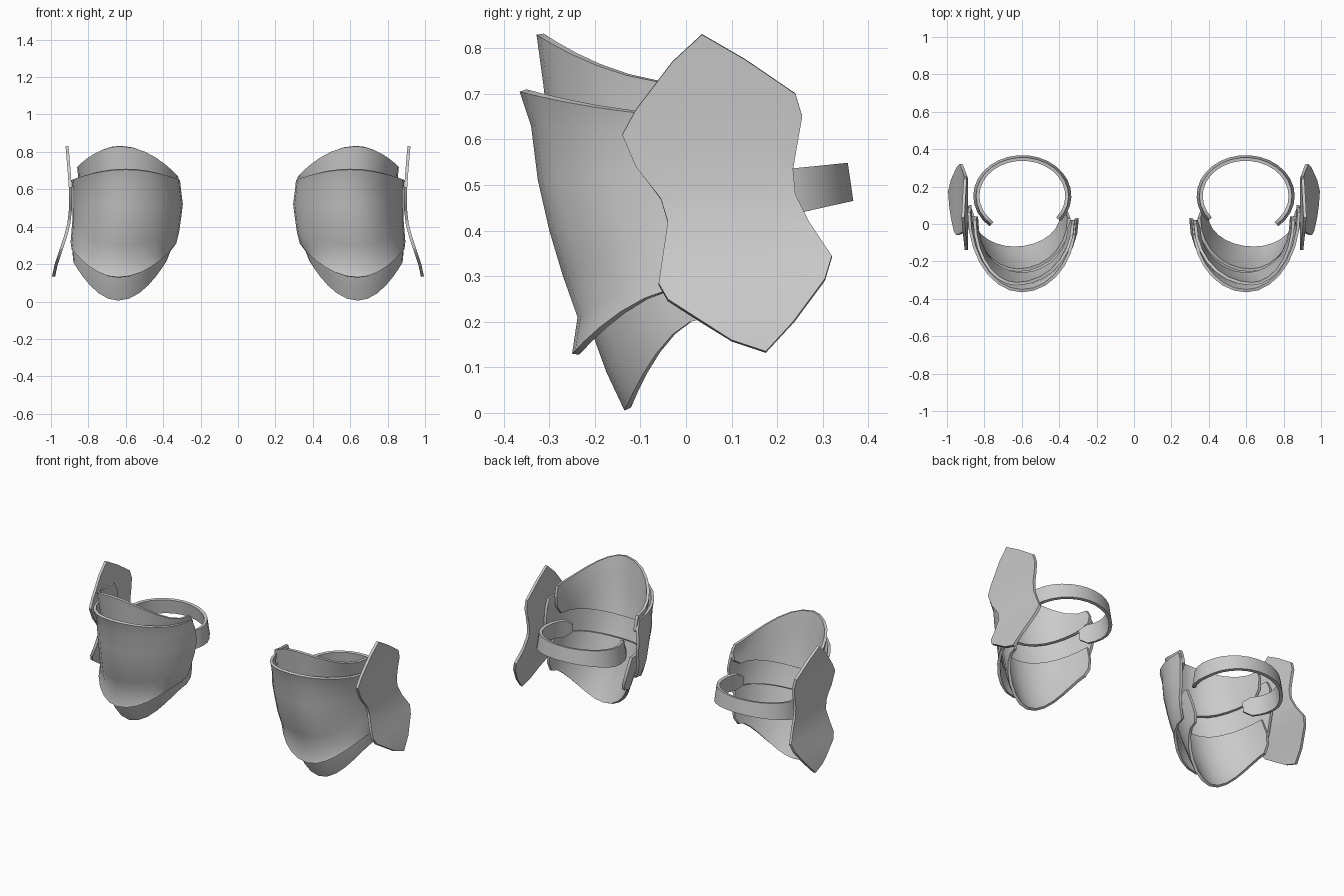
import bpy, bmesh, math

if "Cube" in bpy.data.objects:
    bpy.data.objects.remove(bpy.data.objects["Cube"])

steel = bpy.data.materials.new("grey_steel")
steel.diffuse_color = (0.6, 0.6, 0.6, 1)
steel.use_nodes = True
steel.node_tree.nodes["Principled BSDF"].inputs["Base Color"].default_value = steel.diffuse_color


def finish(name, bm, thickness, offset=-1):
    """Thicken a sheet, mirror it to the other guard and smooth it."""
    mesh = bpy.data.meshes.new(name)
    bm.to_mesh(mesh)
    bm.free()
    mesh.materials.append(steel)
    ob = bpy.data.objects.new(name, mesh)
    bpy.context.collection.objects.link(ob)
    sol = ob.modifiers.new("thickness", 'SOLIDIFY')
    sol.thickness, sol.offset = thickness, offset
    ob.modifiers.new("pair", 'MIRROR').use_mirror_merge = False
    bpy.ops.object.select_all(action='DESELECT')
    ob.select_set(True)
    bpy.context.view_layer.objects.active = ob
    bpy.ops.object.convert(target='MESH')
    bpy.ops.object.shade_smooth_by_angle(angle=math.radians(40))


def sheet(rows):
    """Skin a grid of points, rows running bottom to top."""
    bm = bmesh.new()
    grid = [[bm.verts.new(p) for p in row] for row in rows]
    for a, b in zip(grid, grid[1:]):
        for i in range(len(a) - 1):
            bm.faces.new((a[i], a[i + 1], b[i + 1], b[i]))
    return bm


def curved_plate(name, rows, thickness=0.016, n=14):
    """Each row: apex (x, y, z), inner end (x, y, z), outer end (x, y, z)."""
    pts = []
    for apex, inner, outer in rows:
        row = []
        for i in range(n + 1):
            t = math.pi * (i / n - 0.5)
            s, c = math.sin(t), math.cos(t)
            end = inner if s < 0 else outer
            row.append((apex[0] + (end[0] - apex[0]) * abs(s),
                        end[1] + (apex[1] - end[1]) * c,
                        apex[2] + (end[2] - apex[2]) * s * s))
        pts.append(row)
    finish(name, sheet(pts), thickness)


# Middle plate with flared top and bottom lips
curved_plate("middle_plate", [
    ((0.64, -0.250, 0.13), (0.36, -0.03, 0.27), (0.89, 0.03, 0.28)),
    ((0.64, -0.238, 0.21), (0.33, -0.01, 0.31), (0.895, 0.06, 0.32)),
    ((0.63, -0.270, 0.30), (0.315, 0.00, 0.37), (0.89, 0.08, 0.38)),
    ((0.62, -0.300, 0.40), (0.305, 0.02, 0.44), (0.885, 0.10, 0.44)),
    ((0.61, -0.325, 0.51), (0.295, 0.03, 0.52), (0.885, 0.10, 0.52)),
    ((0.60, -0.340, 0.63), (0.305, 0.02, 0.60), (0.885, 0.09, 0.60)),
    ((0.60, -0.365, 0.705), (0.31, 0.00, 0.65), (0.89, 0.06, 0.65)),
])

# Upper plate, tucked behind the middle one
curved_plate("upper_plate", [
    ((0.60, -0.275, 0.49), (0.34, -0.02, 0.55), (0.85, 0.00, 0.55)),
    ((0.61, -0.300, 0.60), (0.325, 0.02, 0.58), (0.85, 0.04, 0.60)),
    ((0.62, -0.313, 0.72), (0.315, 0.02, 0.63), (0.855, 0.04, 0.67)),
    ((0.63, -0.328, 0.83), (0.32, 0.00, 0.67), (0.86, 0.02, 0.72)),
])

# Lower plate, tucked behind the middle one
curved_plate("lower_plate", [
    ((0.64, -0.135, 0.005), (0.38, 0.05, 0.22), (0.88, 0.05, 0.21)),
    ((0.64, -0.175, 0.09), (0.365, 0.07, 0.26), (0.885, 0.07, 0.26)),
    ((0.63, -0.215, 0.20), (0.35, 0.06, 0.33), (0.88, 0.07, 0.33)),
    ((0.62, -0.255, 0.36), (0.34, 0.03, 0.42), (0.87, 0.04, 0.42)),
])

# Side wing: an outline cut into a grid and bent along its height
outline = [(0.035, 0.83), (0.13, 0.775), (0.24, 0.70), (0.255, 0.65),
           (0.235, 0.535), (0.24, 0.48), (0.27, 0.42), (0.32, 0.345),
           (0.305, 0.295), (0.235, 0.20), (0.175, 0.135), (0.10, 0.16),
           (-0.04, 0.25), (-0.06, 0.285), (-0.04, 0.42), (-0.055, 0.47),
           (-0.11, 0.54), (-0.14, 0.61), (-0.11, 0.665), (-0.03, 0.77)]
bend = [(0.13, 0.995), (0.20, 0.98), (0.28, 0.953), (0.35, 0.93), (0.42, 0.912),
        (0.50, 0.903), (0.60, 0.904), (0.70, 0.911), (0.84, 0.923)]


def bend_x(z):
    for (z0, x0), (z1, x1) in zip(bend, bend[1:]):
        if z <= z1:
            return x0 + (x1 - x0) * (z - z0) / (z1 - z0)
    return bend[-1][1]


bm = bmesh.new()
bm.faces.new([bm.verts.new((0, y, z)) for y, z in reversed(outline)])
cuts = [((0, 0, z), (0, 0, 1)) for z, _ in bend[1:-1]]
cuts += [((0, y, 0), (0, 1, 0)) for y in (0.0, 0.09, 0.18)]
for co, no in cuts:
    bmesh.ops.bisect_plane(bm, geom=bm.verts[:] + bm.edges[:] + bm.faces[:],
                           plane_co=co, plane_no=no)
for v in bm.verts:
    v.co.x = bend_x(v.co.z)
bm.normal_update()
if sum(f.normal.x for f in bm.faces) < 0:
    bmesh.ops.reverse_faces(bm, faces=bm.faces[:])
finish("side_wing", bm, 0.016)

# Strap: an open band around the back, narrowed at both ends
n = 22
low, high = [], []
for i in range(n + 1):
    a = math.radians(-48 + 266 * i / n)
    y = 0.15 + 0.205 * math.sin(a)
    back = max(0, (y - 0.2) / 0.15)
    zc = 0.48 + 0.025 * back
    half = 0.052 - 0.010 * back
    if i in (0, n):
        half = 0.025
    for row, sign in ((low, -1), (high, 1)):
        k = 1 - 0.03 * sign
        row.append((0.597 + 0.246 * k * math.cos(a),
                    0.15 + 0.203 * k * math.sin(a), zc + sign * half))
finish("strap", sheet([low, high]), 0.018, 0)
